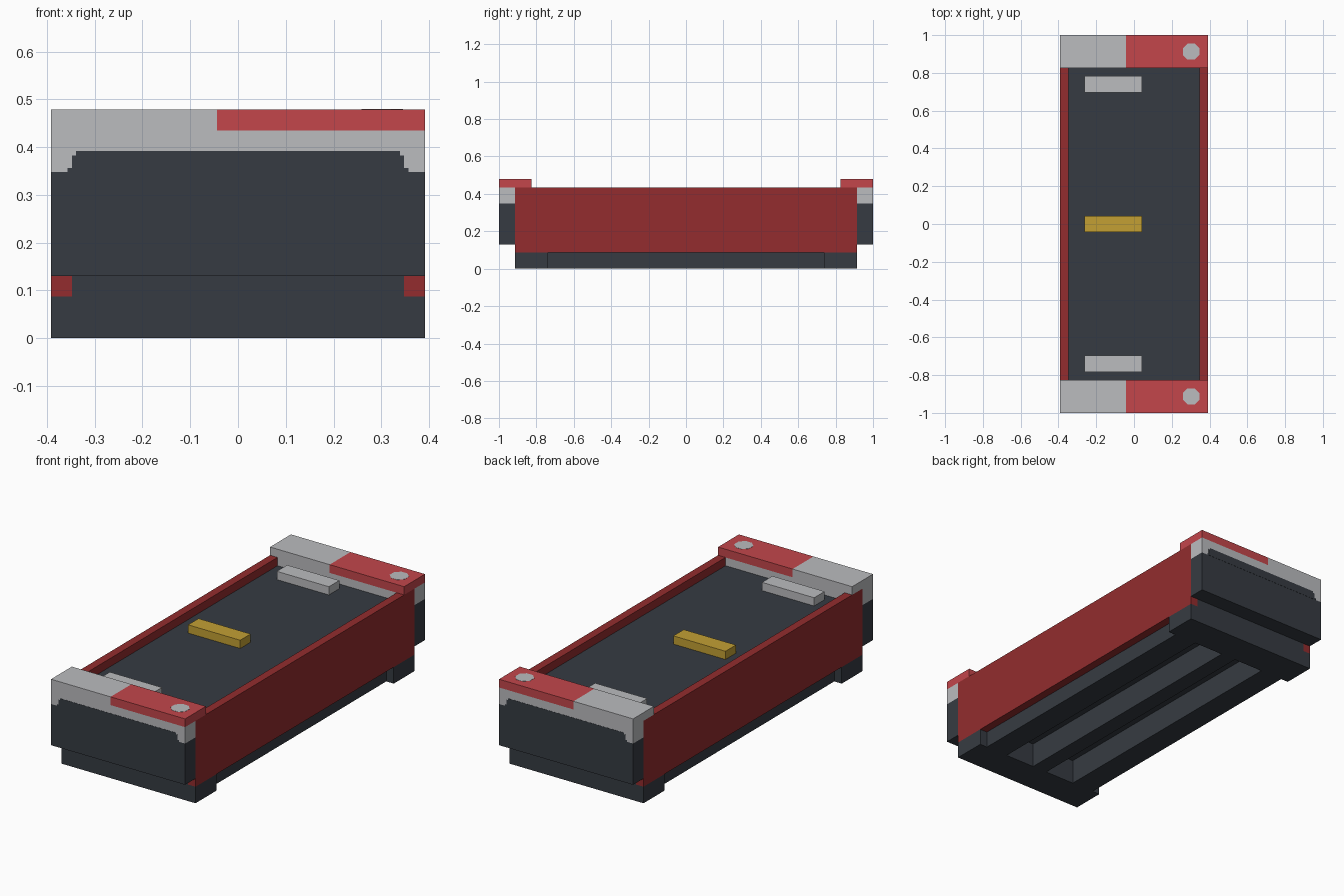
import bpy
import bmesh
import math

U = 1 / 23  # building unit: the crate is 46 units long

cube = bpy.data.objects.get("Cube")
if cube:
    bpy.data.objects.remove(cube, do_unlink=True)


def make_material(name, r, g, b):
    """Flat material from 0-255 display values, converted to linear."""
    def linear(c):
        c /= 255
        return c / 12.92 if c <= 0.04045 else ((c + 0.055) / 1.055) ** 2.4
    colour = (linear(r), linear(g), linear(b), 1)
    mat = bpy.data.materials.new(name)
    mat.use_nodes = True
    mat.diffuse_color = colour
    mat.node_tree.nodes["Principled BSDF"].inputs["Base Color"].default_value = colour
    return mat


DARK = make_material("dark_slate", 54, 59, 66)
WALL = make_material("deep_red", 147, 44, 46)
RED = make_material("bright_red", 195, 70, 75)
GREY = make_material("light_grey", 187, 188, 191)
YELLOW = make_material("mustard_yellow", 195, 160, 52)


def finish(name, bm, mat):
    bmesh.ops.recalc_face_normals(bm, faces=bm.faces)
    mesh = bpy.data.meshes.new(name)
    bm.to_mesh(mesh)
    bm.free()
    mesh.materials.append(mat)
    obj = bpy.data.objects.new(name, mesh)
    bpy.context.scene.collection.objects.link(obj)
    return obj


def box(name, xs, ys, zs, mat):
    """Box between the given unit limits on each axis."""
    bm = bmesh.new()
    bmesh.ops.create_cube(bm, size=1)
    for v in bm.verts:
        for i, (a, b) in enumerate((xs, ys, zs)):
            v.co[i] = ((a + b) / 2 + v.co[i] * (b - a)) * U
    return finish(name, bm, mat)


def plate(name, points, depth, mat):
    """Thin painted plate from an outline in units, extruded by depth."""
    bm = bmesh.new()
    face = bm.faces.new([bm.verts.new([c * U for c in p]) for p in points])
    new = bmesh.ops.extrude_face_region(bm, geom=[face])["geom"]
    for v in new:
        if isinstance(v, bmesh.types.BMVert):
            v.co += depth
    return finish(name, bm, mat)


from mathutils import Vector

# Main body and the undercarriage rails with two long slots between them
box("body", (-8, 8), (-21, 21), (3, 9), DARK)
for name, a, b in (("left_rail", 5, 8), ("centre_rail", -1, 1), ("right_rail", -8, -5)):
    box(name, (a, b), (-17, 17), (0, 3), DARK)

# Red side walls
for side, a, b in (("left", 8, 9), ("right", -9, -8)):
    box(side + "_wall", (a, b), (-21, 21), (2, 10), WALL)

# Latch on the middle of the lid
box("centre_latch", (-6, 1), (-1, 1), (9, 10), YELLOW)

# Parts repeated at both ends
for end, s in (("front", -1), ("back", 1)):
    def span(a, b):
        return sorted((s * a, s * b))

    box(end + "_foot", (-9, 9), span(17, 21), (0, 2), DARK)
    box(end + "_foot_spacer", (-8, 8), span(17, 21), (2, 3), DARK)
    box(end + "_handle", (-6, 1), span(16, 18), (9, 10), GREY)

    # End cap: dark panel, grey band and a two-coloured lip over the walls
    box(end + "_cap_panel", (-9, 9), span(21, 23), (3, 8), DARK)
    box(end + "_cap_band", (-9, 9), span(21, 23), (8, 10), GREY)
    box(end + "_cap_inner", (-8, 8), span(19, 21), (9, 10), GREY)
    box(end + "_lip_grey", (-9, -1), span(19, 23), (10, 11), GREY)
    box(end + "_lip_red", (-1, 9), span(19, 23), (10, 11), RED)

    # Dark panel top with stepped corners, painted on the grey band
    half = [(8.2, 8), (8.2, 8.2), (8, 8.2), (8, 8.8), (7.8, 8.8), (7.8, 9)]
    outline = half + [(-x, z) for x, z in reversed(half)]
    plate(end + "_panel_top", [(x, s * 23, z) for x, z in outline],
          Vector((0, s * 0.001, 0)), DARK)

    # Round grey button on the red part of the lip
    ring = [math.radians(22.5 + 45 * i) for i in range(8)]
    plate(end + "_button", [(6.95 + 1.08 * math.cos(t), s * 21 + 1.08 * math.sin(t), 11)
                            for t in ring], Vector((0, 0, 0.001)), GREY)
